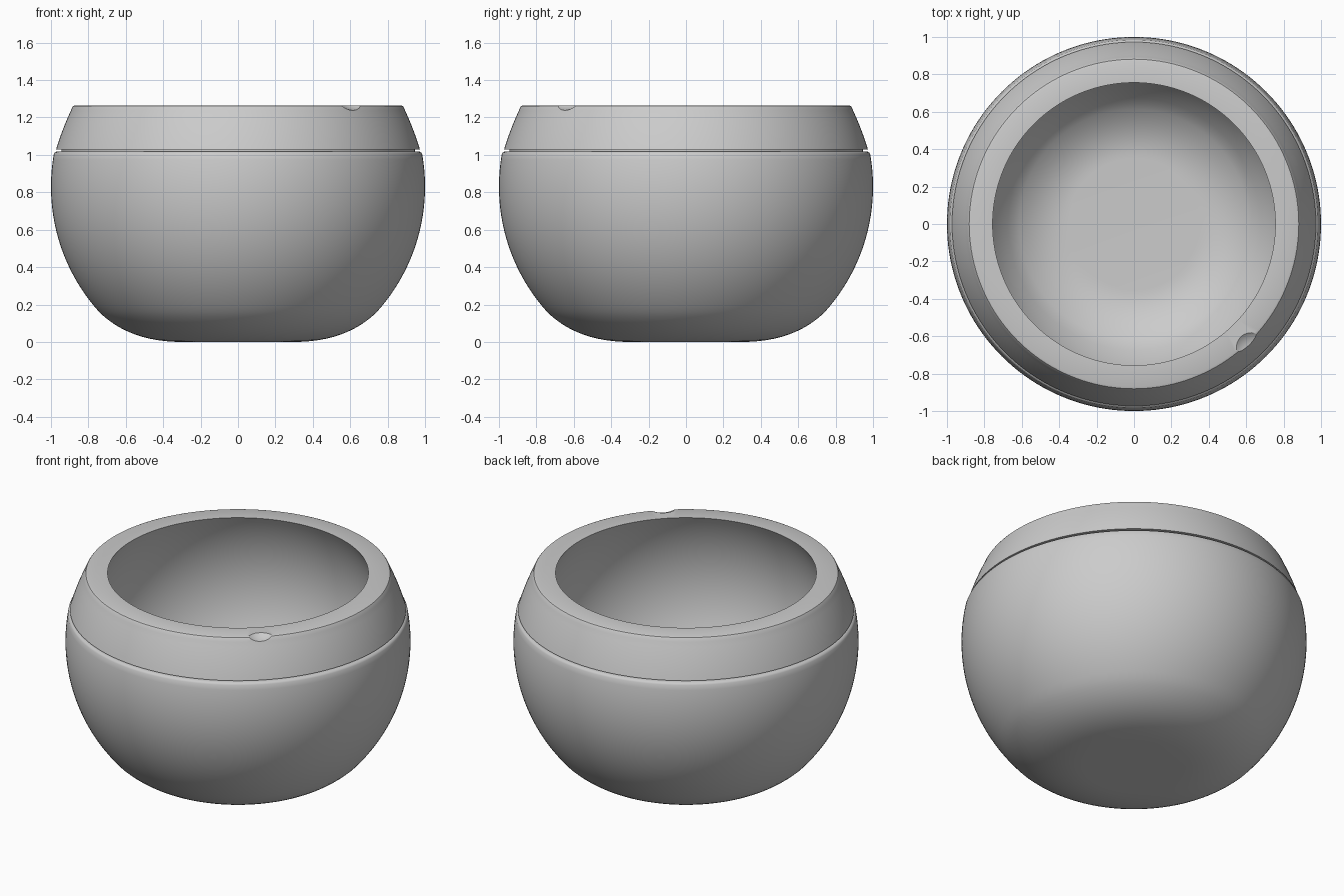
import bpy, bmesh
from math import sin, cos, pi, sqrt, radians

if "Cube" in bpy.data.objects:
    bpy.data.objects.remove(bpy.data.objects["Cube"])

SEG = 160
CZ = 0.83   # height of the widest point


def arc(radius, z0, z1, n):
    """Points (r, z) along a sphere of given radius centred at height CZ."""
    zs = [z0 + (z1 - z0) * i / n for i in range(n + 1)]
    return [(sqrt(radius ** 2 - (z - CZ) ** 2), z) for z in zs]


def bezier(a, b, c, n):
    """Quadratic blend from a to c, excluding the end points."""
    return [tuple((1 - t) ** 2 * p + 2 * t * (1 - t) * q + t * t * r
                  for p, q, r in zip(a, b, c)) for t in [i / n for i in range(1, n)]]


def lathe(name, profile):
    bm = bmesh.new()
    rings = []
    for r, z in profile:
        k = 1 if r == 0 else SEG
        rings.append([bm.verts.new((r * cos(2 * pi * i / SEG), r * sin(2 * pi * i / SEG), z))
                      for i in range(k)])
    for a, b in zip(rings, rings[1:]):
        for i in range(SEG):
            j = (i + 1) % SEG
            quad = [a[i % len(a)], a[j % len(a)], b[j % len(b)], b[i % len(b)]]
            bm.faces.new(list(dict.fromkeys(quad)))
    bmesh.ops.recalc_face_normals(bm, faces=bm.faces)
    mesh = bpy.data.meshes.new(name)
    bm.to_mesh(mesh)
    bm.free()
    obj = bpy.data.objects.new(name, mesh)
    bpy.context.collection.objects.link(obj)
    return obj


# Bowl: rounded foot, spherical wall, groove, tapered rim band, hollow inside
outer = arc(1.0, 0.16, 1.005, 28)
inner = arc(0.872, 1.265, 0.24, 28)
profile = [(0, 0), (0.3, 0)]
profile += bezier((0.3, 0), (0.58, 0.0), outer[0], 12) + outer
profile += [(0.979, 1.013), (0.970, 1.018), (0.945, 1.018), (0.945, 1.028), (0.973, 1.028)]
profile += bezier((0.973, 1.028), (0.943, 1.13), (0.893, 1.238), 8)
profile += [(0.893, 1.238), (0.888, 1.251), (0.881, 1.261), (0.87, 1.265)]
profile += inner
profile += bezier(inner[-1], (0.5, 0.12), (0.35, 0.12), 10) + [(0.35, 0.12), (0, 0.12)]
bowl = lathe("bowl", profile)

# Small scooped notch in the outer edge of the rim
ang = radians(-46.5)
bpy.ops.mesh.primitive_uv_sphere_add(segments=48, ring_count=32, radius=0.125,
                                     location=(0.91 * cos(ang), 0.91 * sin(ang), 1.362))
cutter = bpy.context.object
cutter.name = "notch_cutter"
cutter.hide_render = True

bpy.ops.object.select_all(action='DESELECT')
bowl.select_set(True)
bpy.context.view_layer.objects.active = bowl
cut = bowl.modifiers.new("notch", 'BOOLEAN')
cut.operation = 'DIFFERENCE'
cut.solver = 'EXACT'
cut.object = cutter
bpy.ops.object.modifier_apply(modifier=cut.name)
bpy.data.objects.remove(cutter)
bpy.ops.object.shade_smooth_by_angle(angle=radians(30))
